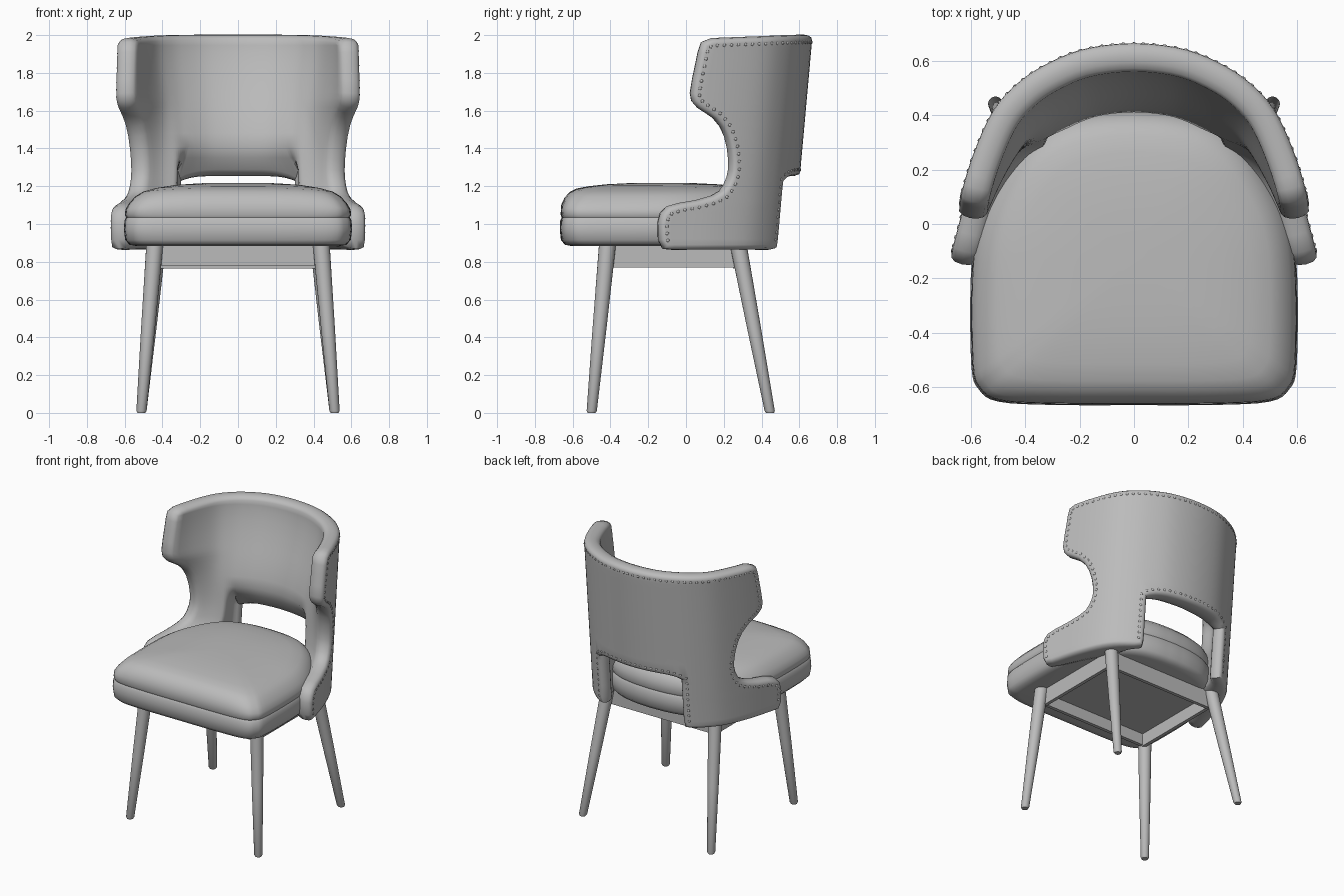
import bpy, bmesh, math
from mathutils import Vector, Matrix

if "Cube" in bpy.data.objects:
    bpy.data.objects.remove(bpy.data.objects["Cube"])

grey = bpy.data.materials.new("soft grey")
grey.diffuse_color = (0.5, 0.5, 0.5, 1)
grey.use_nodes = True
grey.node_tree.nodes["Principled BSDF"].inputs["Base Color"].default_value = grey.diffuse_color


def finish(bm, name, angle=40):
    bmesh.ops.recalc_face_normals(bm, faces=bm.faces)
    me = bpy.data.meshes.new(name)
    bm.to_mesh(me)
    bm.free()
    me.materials.append(grey)
    ob = bpy.data.objects.new(name, me)
    bpy.context.collection.objects.link(ob)
    bpy.ops.object.select_all(action='DESELECT')
    ob.select_set(True)
    bpy.context.view_layer.objects.active = ob
    bpy.ops.object.shade_smooth_by_angle(angle=math.radians(angle))
    return ob


def spline(pts, t):
    """Catmull-Rom through points; t runs 0..len-1, mirrored at the start."""
    i = min(int(t), len(pts) - 2)
    f = t - i
    p1, p2 = Vector(pts[i]), Vector(pts[i + 1])
    p0 = Vector(pts[i - 1]) if i else Vector((-pts[1][0], pts[1][1]))
    p3 = Vector(pts[i + 2]) if i + 2 < len(pts) else 2 * p2 - p1
    return 0.5 * (2 * p1 + (p2 - p0) * f + (2 * p0 - 5 * p1 + 4 * p2 - p3) * f * f
                  + (3 * p1 - p0 - 3 * p2 + p3) * f ** 3)


def loft(name, rings, angle=40):
    bm = bmesh.new()
    loops = [[bm.verts.new(p) for p in r] for r in rings]
    n = len(loops[0])
    for a, b in zip(loops, loops[1:]):
        for k in range(n):
            bm.faces.new((a[k], a[(k + 1) % n], b[(k + 1) % n], b[k]))
    bm.faces.new(loops[0][::-1])
    bm.faces.new(loops[-1])
    return finish(bm, name, angle)


def box(name, x0, x1, y0, y1, z0, z1):
    return loft(name, [[(x0, y0, z), (x1, y0, z), (x1, y1, z), (x0, y1, z)] for z in (z0, z1)])


# Seat cushion: rounded outline lofted through a side profile with a seam
half = [(0, -.668), (.3, -.667), (.5, -.655), (.572, -.61), (.6, -.52), (.602, -.2),
        (.58, -.02), (.52, .13), (.42, .28), (.3, .37), (.15, .41), (0, .42)]
right = [spline(half, k / 4) for k in range(4 * (len(half) - 1) + 1)]
outline = right + [Vector((-p.x, p.y)) for p in right[-2:0:-1]]
profile = [(.883, .07), (.89, .03), (.915, .007), (.97, 0), (1.02, .003), (1.034, .012),
           (1.048, .005), (1.10, .008), (1.14, .028), (1.17, .06), (1.188, .1), (1.2, .17),
           (1.21, .27), (1.216, .4), (1.218, .54)]
rings = []
for z, inset in profile:
    s = 1 - inset / .6
    sag = .035 * min(1, max(0, (z - 1.06) / .06))
    rings.append([(p.x * s, (p.y + .13) * s - .13, z - sag * (abs(p.x) * s / .6) ** 4)
                  for p in outline])
loft("seat_cushion", rings, 50)

# Back shell: plan curve swept up, leaning back, trimmed by a front edge profile
plan = [(0, .67), (.17, .652), (.30, .605), (.42, .53), (.52, .42), (.60, .24),
        (.657, .04), (.688, -.08), (.71, -.18)]
edge = [(.89, -.095), (.92, -.106), (1.0, -.108), (1.04, -.098), (1.065, -.075), (1.08, -.02),
        (1.095, .07), (1.12, .16), (1.15, .215), (1.19, .245), (1.235, .265), (1.28, .275),
        (1.34, .275), (1.40, .268), (1.47, .25), (1.53, .22), (1.58, .175), (1.61, .13),
        (1.635, .09), (1.66, .068), (1.69, .063), (1.76, .075), (1.84, .092), (1.90, .104),
        (1.94, .115), (1.962, .15)]
CUT_Z, CUT_U, M, N = 1.28, 2.42, 8, 24


def front_u(y):
    lo, hi = 1.0, len(plan) - 1.0
    for _ in range(40):
        mid = (lo + hi) / 2
        lo, hi = (mid, hi) if spline(plan, mid).y > y else (lo, mid)
    return lo


def smooth(x):
    x = min(1, max(0, x))
    return x * x * (3 - 2 * x)


def padding(a, z):
    """Cushion thickness: fuller low in the middle, thin beside the cutout."""
    t = .105 + .10 * smooth((1.97 - z) / .6) * max(0, 1 - (a / N) ** 3)
    near = smooth(1 - (z - 1.27) / .12) * smooth(1 - (a - M) / 7)
    return t + (.085 - t) * near * (1 if a >= M else .55 + .45 * (a / M) ** 3)


bm = bmesh.new()
data = {}          # outer vertex -> (outward normal, padding thickness)
grid = []
for i, (z, yf) in enumerate(edge):
    lean = (z - 2) * .09
    uf = front_u(yf - lean)
    row = {}
    for j in range(-N, N + 1):
        a = abs(j)
        if a < M and z < CUT_Z:
            continue
        u = a / M * CUT_U if a <= M else CUT_U + (a - M) / (N - M) * (uf - CUT_U)
        p = spline(plan, u)
        t = (spline(plan, u + .01) - spline(plan, max(u - .01, 0))).normalized()
        sg = -1 if j < 0 else 1
        nrm = Vector((-t.y * sg if j else 0, t.x, -.06)).normalized()
        zz = z
        if z == CUT_Z and a <= M:
            zz -= .038 * (a / M) ** 5
        if i == len(edge) - 1:
            zz += .008 - .018 * (a / N) ** 2
        v = bm.verts.new((p.x * sg, p.y + lean, zz))
        data[v] = (nrm, padding(a, z))
        row[j] = v
    grid.append(row)
for a, b in zip(grid, grid[1:]):
    for j in range(-N, N):
        if j in a and j + 1 in a:
            bm.faces.new((a[j], a[j + 1], b[j + 1], b[j]))
outer_faces = list(bm.faces)
rim_edges = [e for e in bm.edges if len(e.link_faces) == 1]

# in-surface outward direction at every rim vertex
out = {}
for e in rim_edges:
    v1, v2 = e.verts
    d = (v2.co - v1.co).normalized()
    w = (v1.co + v2.co) / 2 - e.link_faces[0].calc_center_median()
    w = (w - d * w.dot(d)).normalized()
    for v in e.verts:
        out[v] = out.get(v, Vector()) + w
for v in out:
    out[v].normalize()

# ordered rim for the nails
links = {}
for e in rim_edges:
    for v in e.verts:
        links.setdefault(v, []).append(e.other_vert(v))
start = grid[-1][0]
path, prev, cur = [start], None, start
while True:
    nxt = [v for v in links[cur] if v is not prev][0]
    prev, cur = cur, nxt
    path.append(cur)
    if cur is start:
        break
rim_path = [(v.co.copy(), out[v].copy(), data[v][0].copy()) for v in path]

# padded inside face and rounded rim
inner = {v: bm.verts.new(v.co - n * t) for v, (n, t) in data.items()}
for f in outer_faces:
    bm.faces.new([inner[v] for v in reversed(f.verts)])
RIM = [(.016, .03), (.027, .2), (.03, .45), (.026, .7), (.015, .9)]
chain = {v: [v] + [bm.verts.new(v.co + out[v] * a - data[v][0] * data[v][1] * b) for a, b in RIM]
         + [inner[v]] for v in out}
for e in rim_edges:
    c1, c2 = chain[e.verts[0]], chain[e.verts[1]]
    for k in range(len(c1) - 1):
        bm.faces.new((c1[k], c2[k], c2[k + 1], c1[k + 1]))
finish(bm, "back_shell", 55)

# Nail heads spaced along the outer rim, except under the bottom edge
bm = bmesh.new()
gap, dist = .04, 0
for (p, d, n), (q, d2, n2) in zip(rim_path, rim_path[1:]):
    length = (q - p).length
    while dist < length:
        f = dist / length
        pos, dd, nn = p.lerp(q, f), d.lerp(d2, f), n.lerp(n2, f)
        if not (pos.z < .95 and dd.z < -.5):
            bmesh.ops.create_icosphere(bm, subdivisions=1, radius=.012,
                                       matrix=Matrix.Translation(pos - dd * .008 - nn * .006))
        dist += gap
    dist -= length
finish(bm, "nail_heads", 60)


# Legs: tapered, splayed, cut level at the floor
def leg(name, top, foot):
    rings = []
    for f, r in ((0, .021), (.012, .027), (.5, .037), (1, .045)):
        cx, cy, cz = Vector(foot).lerp(Vector(top), f)
        rings.append([(cx + r * math.cos(k * math.tau / 20), cy + r * math.sin(k * math.tau / 20), cz)
                      for k in range(20)])
    loft(name, rings)


for side, s in (("left", -1), ("right", 1)):
    leg(side + "_front_leg", (s * .44, -.415, .9), (s * .512, -.5, 0))
    leg(side + "_back_leg", (s * .425, .275, .9), (s * .512, .445, 0))
    box(side + "_side_rail", s * .42 - .012, s * .42 + .012, -.41, .27, .77, .89)

# Front and back rails and the seat base board
box("front_rail", -.42, .42, -.422, -.398, .778, .89)
box("back_rail", -.41, .41, .248, .272, .765, .89)
box("seat_base", -.41, .41, -.41, .26, .86, .892)
